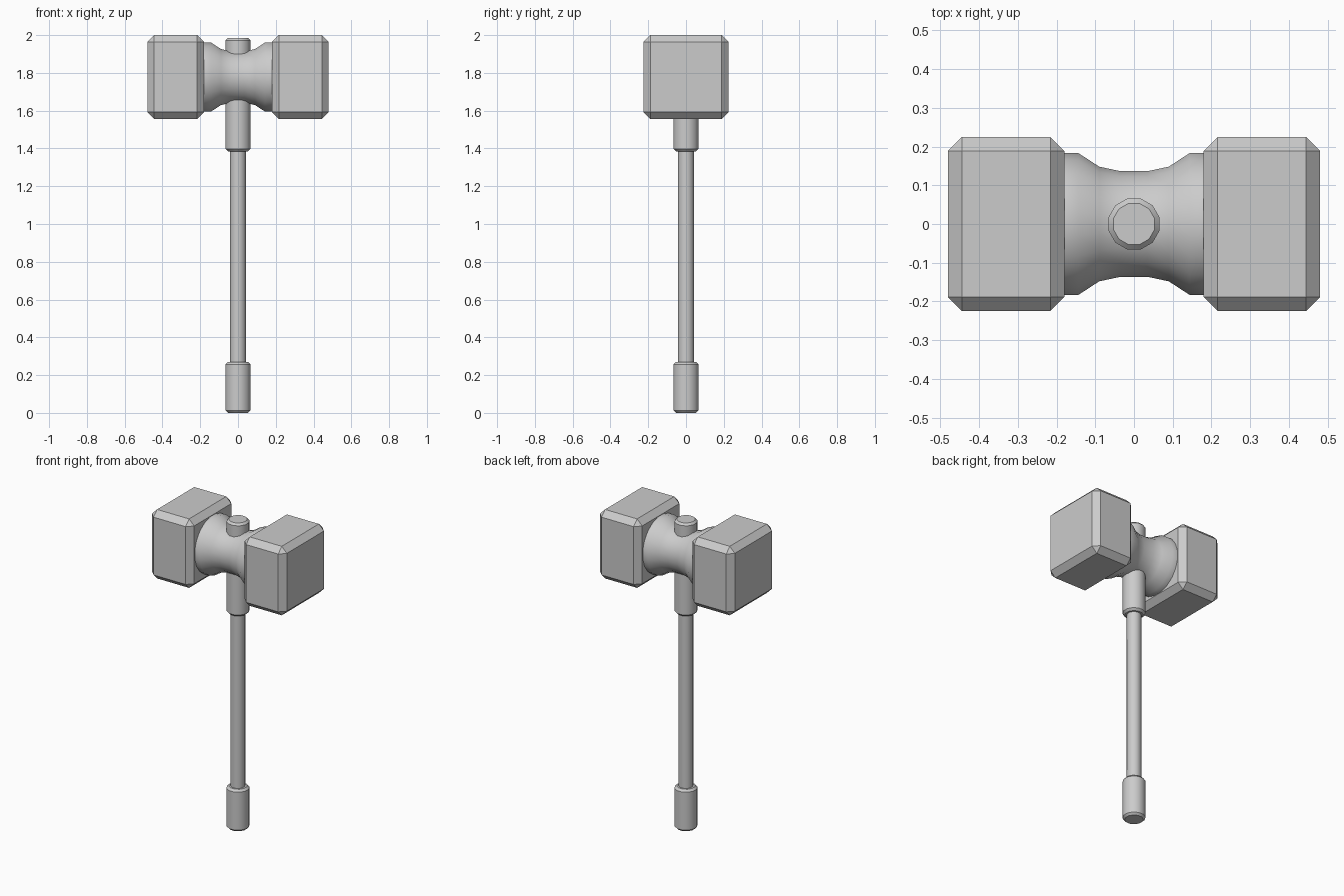
import bpy, bmesh, math
from mathutils import Matrix, Vector

cube = bpy.data.objects.get("Cube")
if cube:
    bpy.data.objects.remove(cube, do_unlink=True)

grey = bpy.data.materials.new("plain_grey")
grey.use_nodes = True
colour = (0.6, 0.6, 0.6, 1)
grey.diffuse_color = colour
grey.node_tree.nodes["Principled BSDF"].inputs["Base Color"].default_value = colour

HEAD_Z = 1.778


def finish(name, bm, smooth=False):
    bmesh.ops.recalc_face_normals(bm, faces=bm.faces)
    mesh = bpy.data.meshes.new(name)
    bm.to_mesh(mesh)
    bm.free()
    mesh.materials.append(grey)
    obj = bpy.data.objects.new(name, mesh)
    bpy.context.collection.objects.link(obj)
    if smooth:
        bpy.ops.object.select_all(action="DESELECT")
        obj.select_set(True)
        bpy.context.view_layer.objects.active = obj
        bpy.ops.object.shade_smooth_by_angle(angle=math.radians(35))
    return obj


def lathe(name, profile, sides, matrix=Matrix()):
    """Turn (radius, height) pairs about z, with flat caps."""
    bm = bmesh.new()
    rings = []
    for r, z in profile:
        angles = [math.tau * (i + 0.5) / sides for i in range(sides)]
        rings.append([bm.verts.new(matrix @ Vector((r * math.cos(a), r * math.sin(a), z)))
                      for a in angles])
    for low, high in zip(rings, rings[1:]):
        for i in range(sides):
            j = (i + 1) % sides
            bm.faces.new((low[i], low[j], high[j], high[i]))
    bm.faces.new(rings[0][::-1])
    bm.faces.new(rings[-1])
    return finish(name, bm, True)


def sleeve(name, bottom, top, r=0.068, c=0.013):
    lathe(name, [(r - c, bottom), (r, bottom + c), (r, top - c), (r - c, top)], 12)


# Handle: thin shaft between a pommel grip and the collar through the head
sleeve("pommel_grip", 0, 0.27)
lathe("handle_shaft", [(0.043, 0.25), (0.043, 1.4)], 12)
sleeve("head_collar", 1.385, 1.985)

# Waisted neck of the head, lying along x
half = [(0.138, 0.035), (0.15, 0.09), (0.185, 0.143), (0.185, 0.19)]
neck = [(r, -x) for r, x in reversed(half)] + half
lathe("head_neck", neck, 20,
      Matrix.Translation((0, 0, HEAD_Z)) @ Matrix.Rotation(math.pi / 2, 4, "Y"))

# Chamfered striking blocks
for side, name in ((1, "left_block"), (-1, "right_block")):
    bm = bmesh.new()
    bmesh.ops.create_cube(bm, size=1)
    bmesh.ops.scale(bm, vec=(0.3, 0.45, 0.444), verts=bm.verts)
    bmesh.ops.translate(bm, vec=(side * 0.33, 0, HEAD_Z), verts=bm.verts)
    bmesh.ops.bevel(bm, geom=bm.edges[:], offset=0.036, segments=1,
                    affect="EDGES", offset_type="OFFSET")
    finish(name, bm)
